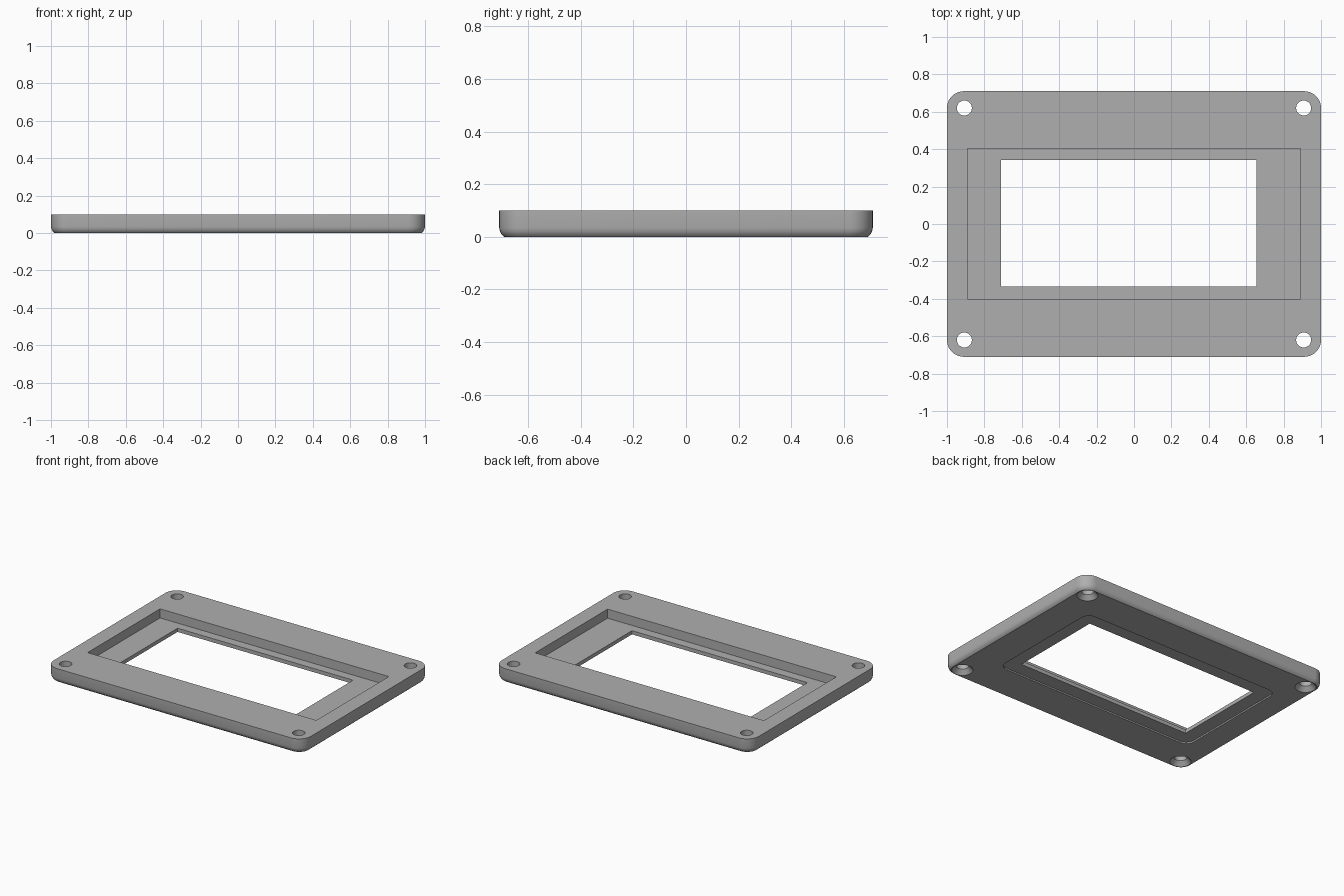
import bpy
import bmesh
from math import cos, sin, pi, radians

if "Cube" in bpy.data.objects:
    bpy.data.objects.remove(bpy.data.objects["Cube"], do_unlink=True)

grey = bpy.data.materials.new("plain_grey")
grey.use_nodes = True
colour = (0.43, 0.43, 0.43, 1)
grey.diffuse_color = colour
grey.node_tree.nodes["Principled BSDF"].inputs["Base Color"].default_value = colour


def rounded_rect(x0, x1, y0, y1, r=0, steps=10):
    """Counter-clockwise outline; r = 0 gives square corners."""
    if r == 0:
        return [(x1, y1), (x0, y1), (x0, y0), (x1, y0)]
    centres = [(x1 - r, y1 - r), (x0 + r, y1 - r), (x0 + r, y0 + r), (x1 - r, y0 + r)]
    return [(cx + r * cos((q + i / steps) * pi / 2), cy + r * sin((q + i / steps) * pi / 2))
            for q, (cx, cy) in enumerate(centres) for i in range(steps + 1)]


def circle(cx, cy, r, n=32):
    return [(cx + r * cos(2 * pi * i / n), cy + r * sin(2 * pi * i / n)) for i in range(n)]


def loft(name, rings):
    """Closed solid through (z, outline) rings listed from bottom to top."""
    bm = bmesh.new()
    loops = [[bm.verts.new((x, y, z)) for x, y in pts] for z, pts in rings]
    for low, high in zip(loops, loops[1:]):
        for i in range(len(low)):
            j = (i + 1) % len(low)
            bm.faces.new((low[i], low[j], high[j], high[i]))
    bm.faces.new(loops[0][::-1])
    bm.faces.new(loops[-1])
    mesh = bpy.data.meshes.new(name)
    bm.to_mesh(mesh)
    bm.free()
    mesh.materials.append(grey)
    obj = bpy.data.objects.new(name, mesh)
    bpy.context.collection.objects.link(obj)
    return obj


def prism(name, z0, z1, outline):
    return loft(name, [(z0, outline), (z1, outline)])


# Plate with rounded corners and a softened lower edge
HX, HY, H, R = 1.0, 0.71, 0.1, 0.09
edge = [(0, 0.019), (0.009, 0.009), (0.02, 0.003), (0.034, 0), (H, 0)]
plate = loft("bezel_plate", [
    (z, rounded_rect(d - HX, HX - d, d - HY, HY - d, R - d)) for z, d in edge])

# Upper pocket, off-centre window and shallow lower recess
cutters = [
    prism("pocket_cutter", 0.036, 0.2, rounded_rect(-0.89, 0.89, -0.4, 0.405)),
    prism("window_cutter", -0.1, 0.2, rounded_rect(-0.71, 0.655, -0.335, 0.342)),
    prism("recess_cutter", -0.1, 0.01, rounded_rect(-0.81, 0.755, -0.435, 0.442, 0.06)),
]

# Countersunk screw holes in the four corners
for sx in (-1, 1):
    for sy in (-1, 1):
        rings = [(z, circle(sx * 0.907, sy * 0.62, r))
                 for z, r in ((-0.01, 0.068), (0, 0.068), (0.03, 0.04), (0.2, 0.04))]
        cutters.append(loft("screw_hole_cutter", rings))

bpy.context.view_layer.objects.active = plate
for cutter in cutters:
    cutter.hide_render = True
    mod = plate.modifiers.new("cut", "BOOLEAN")
    mod.operation = "DIFFERENCE"
    mod.solver = "EXACT"
    mod.object = cutter
    bpy.ops.object.modifier_apply(modifier=mod.name)
    bpy.data.objects.remove(cutter, do_unlink=True)

bpy.ops.object.select_all(action="DESELECT")
plate.select_set(True)
bpy.ops.object.shade_smooth_by_angle(angle=radians(30))
